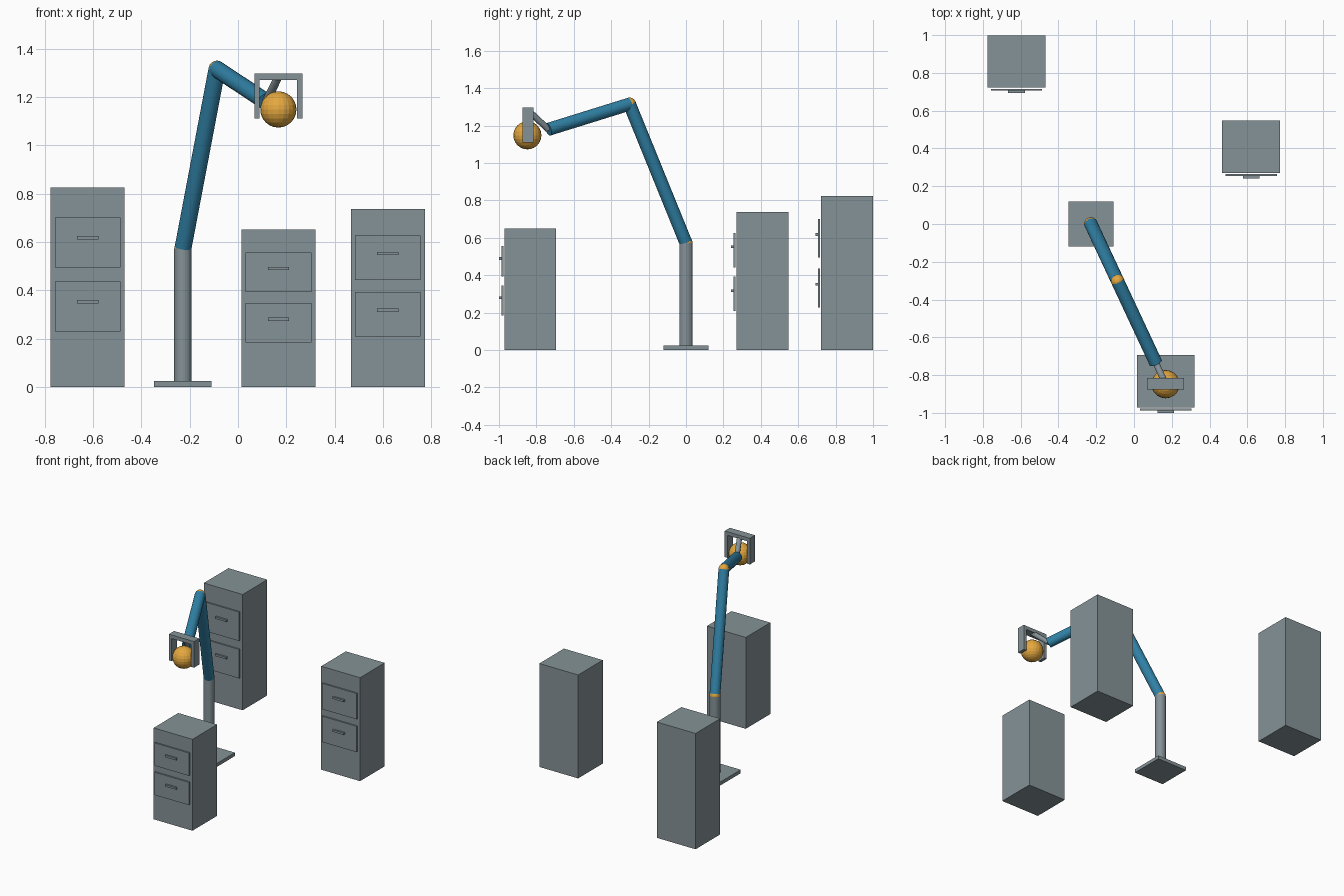
import bpy
from mathutils import Vector

if "Cube" in bpy.data.objects:
    bpy.data.objects.remove(bpy.data.objects["Cube"])


def material(name, rgb):
    m = bpy.data.materials.new(name)
    m.diffuse_color = (*rgb, 1)
    m.use_nodes = True
    m.node_tree.nodes["Principled BSDF"].inputs["Base Color"].default_value = m.diffuse_color
    return m


GREY = material("steel_grey", (0.235, 0.29, 0.31))
BLUE = material("arm_blue", (0.03, 0.22, 0.38))
ORANGE = material("joint_orange", (0.78, 0.39, 0.05))


def finish(name, mat):
    ob = bpy.context.object
    ob.name = name
    ob.data.materials.append(mat)
    return ob


def box(name, x, y, z, mat=GREY):
    """Box from (min, max) ranges on each axis."""
    bpy.ops.mesh.primitive_cube_add(size=1, location=[(a + b) / 2 for a, b in (x, y, z)])
    bpy.context.object.scale = [b - a for a, b in (x, y, z)]
    bpy.ops.object.transform_apply(location=False, rotation=False, scale=True)
    return finish(name, mat)


def rod(name, start, end, radius, mat):
    """Cylinder between two points."""
    a, b = Vector(start), Vector(end)
    bpy.ops.mesh.primitive_cylinder_add(vertices=24, radius=radius, depth=(b - a).length,
                                        location=(a + b) / 2)
    bpy.context.object.rotation_euler = (b - a).to_track_quat('Z', 'Y').to_euler()
    return finish(name, mat)


def ball(name, centre, radius):
    bpy.ops.mesh.primitive_uv_sphere_add(segments=20, ring_count=12, radius=radius, location=centre)
    return finish(name, ORANGE)


# Cabinets: centre x, front y, height, drawer centre heights
cabinets = {
    "tall": (-0.622, 0.722, 0.825, (0.332, 0.598)),
    "middle": (0.62, 0.27, 0.737, (0.30, 0.534)),
    "short": (0.168, -0.971, 0.651, (0.265, 0.474)),
}
for label, (cx, fy, height, drawers) in cabinets.items():
    box(label + "_cabinet", (cx - 0.153, cx + 0.153), (fy, fy + 0.277), (0, height))
    half = height * 0.125
    for i, dz in enumerate(drawers):
        tag = f"{label}_drawer_{i + 1}"
        hz = dz + 0.024 * height
        box(tag, (cx - 0.136, cx + 0.136), (fy - 0.016, fy - 0.006), (dz - half, dz + half))
        box(tag + "_handle", (cx - 0.044, cx + 0.044), (fy - 0.029, fy - 0.015),
            (hz - 0.007, hz + 0.007))

# Arm: base plate, column, two links and round joints
shoulder = (-0.228, 0, 0.572)
elbow = (-0.087, -0.302, 1.315)
wrist = (0.116, -0.736, 1.18)
grip = (0.167, -0.846, 1.283)
box("base_plate", (-0.347, -0.109), (-0.12, 0.12), (0, 0.025))
rod("column", (-0.228, 0, 0.02), shoulder, 0.036, GREY)
ball("shoulder_joint", shoulder, 0.0358)
rod("upper_arm", shoulder, elbow, 0.035, BLUE)
ball("elbow_joint", elbow, 0.035)
rod("forearm", elbow, wrist, 0.035, BLUE)
rod("wrist_link", wrist, grip, 0.017, GREY)

# Gripper bracket holding a ball
gx, gy = grip[0], (-0.875, -0.816)
box("gripper_bar", (gx - 0.099, gx + 0.099), gy, (1.27, 1.296))
for side, name in ((-1, "left_finger"), (1, "right_finger")):
    fx = gx + side * 0.088
    box(name, (fx - 0.011, fx + 0.011), gy, (1.11, 1.272))
ball("held_ball", (gx, -0.848, 1.148), 0.075)
